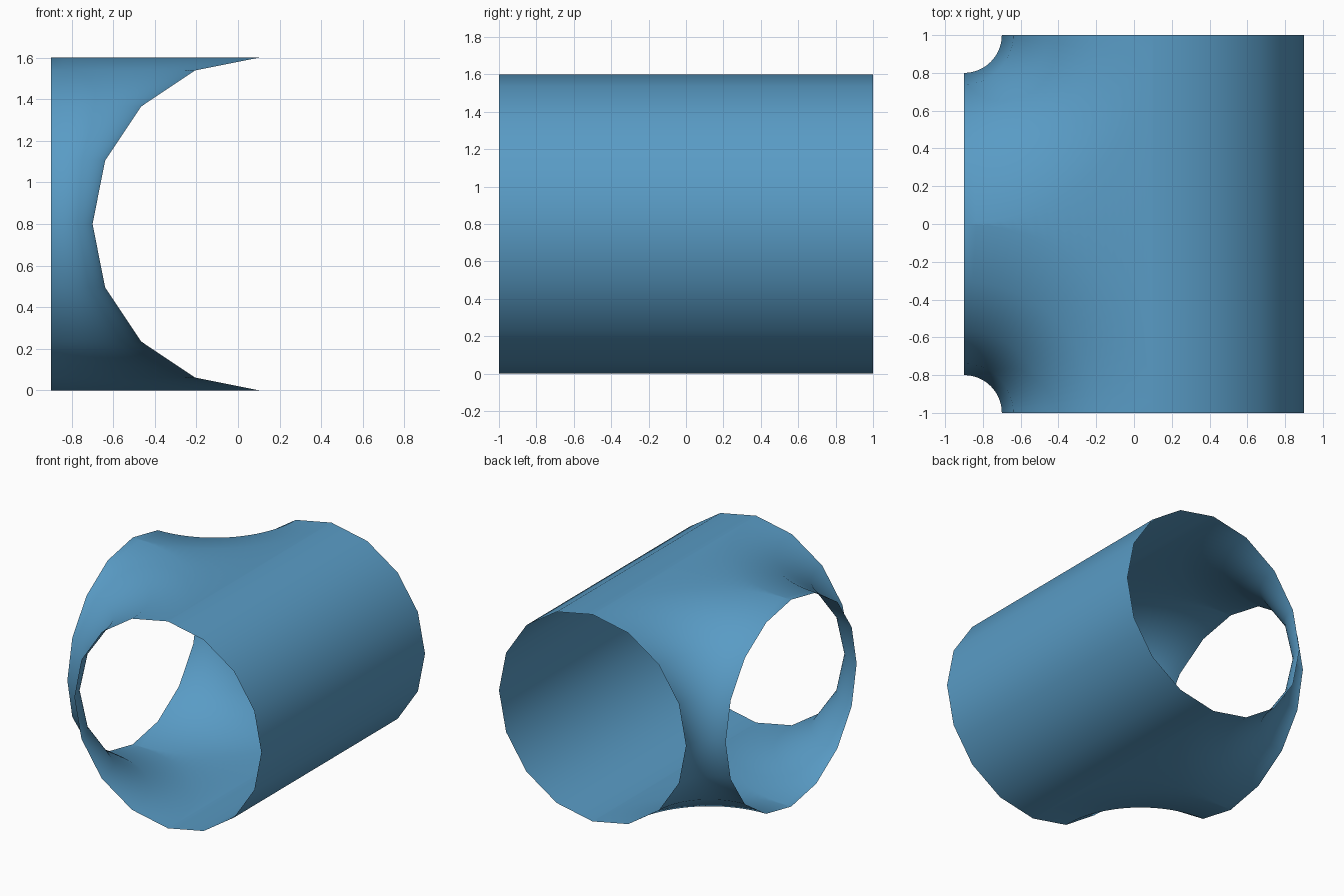
import bpy, bmesh
from math import sin, cos, pi

if "Cube" in bpy.data.objects:
    bpy.data.objects.remove(bpy.data.objects["Cube"])

R, CX, CZ = 0.8, 0.1, 0.8      # pipe radius and axis position
XB, L = -0.9, 1.0              # branch opening plane, half length
HALF, ARC = 8, 24              # sides per half pipe, steps per elbow

bm = bmesh.new()


def grid(rows):
    """Skin a list of equally long point rows."""
    vs = [[bm.verts.new(p) for p in row] for row in rows]
    for a, b in zip(vs, vs[1:]):
        for i in range(len(a) - 1):
            bm.faces.new((a[i], a[i + 1], b[i + 1], b[i]))


def elbow_row(t, side):
    """Quarter arc from the main pipe end round to the branch opening."""
    r = L - R * cos(t)
    return [(XB + r * cos(f), side * (L - r * sin(f)), CZ + R * sin(t))
            for f in (pi / 2 * i / ARC for i in range(ARC + 1))]


angles = [pi * i / HALF - pi / 2 for i in range(HALF + 1)]

# Back wall: plain half pipe
grid([[(CX + R * cos(t), y, CZ + R * sin(t)) for y in (-L, L)] for t in angles])

# Inner halves of the two elbows sweeping into the branch
for side in (-1, 1):
    grid([elbow_row(t, side) for t in angles])

# Flat webs between the elbows, top and bottom
for t in (-pi / 2, pi / 2):
    grid([elbow_row(t, -1), elbow_row(t, 1)])

# Weld, and point the normals outward
bmesh.ops.remove_doubles(bm, verts=bm.verts, dist=1e-4)
bmesh.ops.dissolve_degenerate(bm, edges=bm.edges, dist=1e-5)
bmesh.ops.recalc_face_normals(bm, faces=bm.faces)
outer = max(bm.faces, key=lambda f: f.calc_center_median().x)
if outer.normal.x < 0:
    bmesh.ops.reverse_faces(bm, faces=bm.faces)
for f in bm.faces:
    f.smooth = True

mesh = bpy.data.meshes.new("pipe_tee")
bm.to_mesh(mesh)
bm.free()
obj = bpy.data.objects.new("pipe_tee", mesh)
bpy.context.collection.objects.link(obj)

# Blue paint
mat = bpy.data.materials.new("blue")
mat.diffuse_color = (0.1, 0.33, 0.56, 1)
mat.use_nodes = True
mat.node_tree.nodes["Principled BSDF"].inputs["Base Color"].default_value = mat.diffuse_color
mesh.materials.append(mat)
